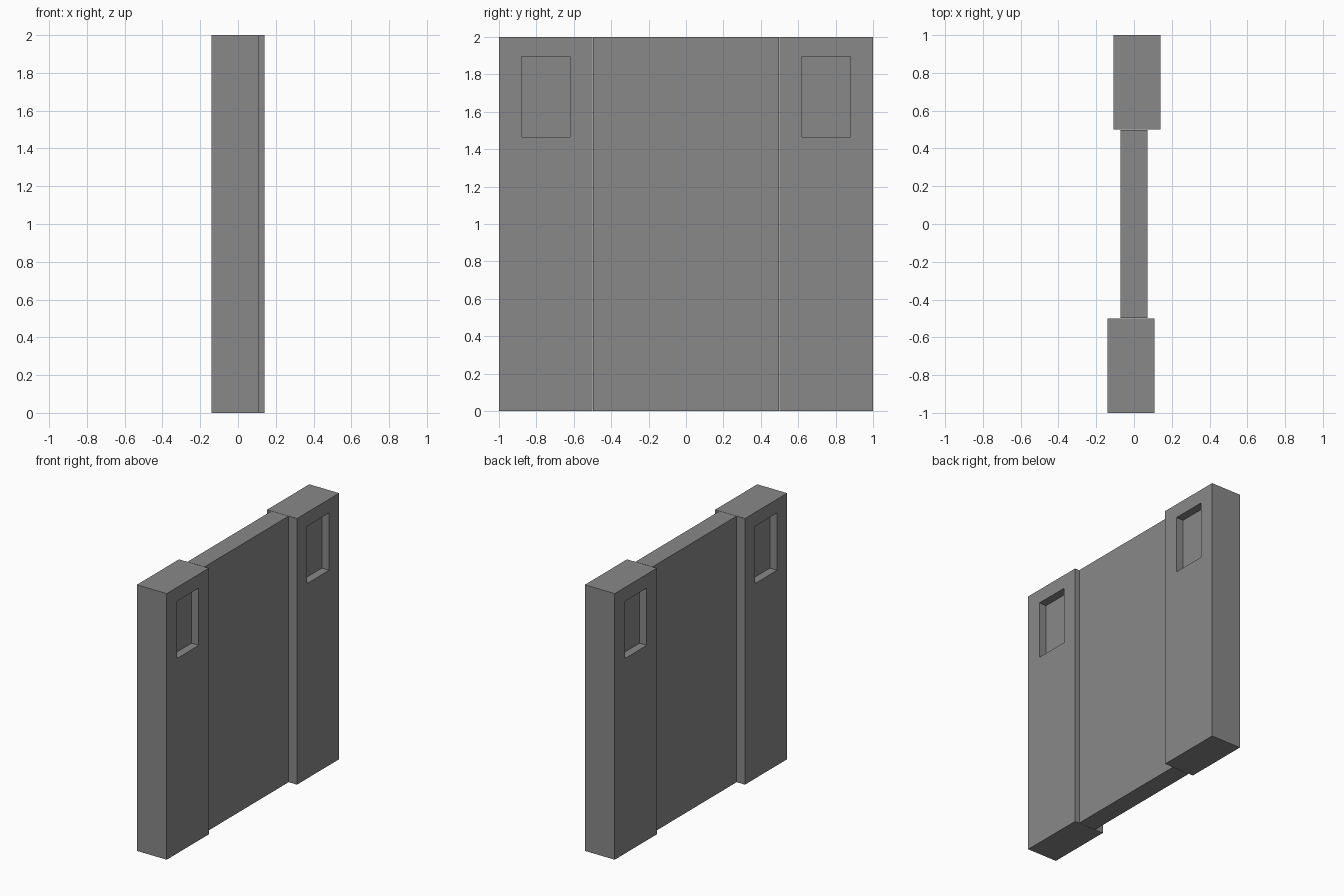
import bpy, bmesh
from mathutils import Matrix

if "Cube" in bpy.data.objects:
    bpy.data.objects.remove(bpy.data.objects["Cube"])

# Dark grey finish shared by all parts
grey = bpy.data.materials.new("dark_grey")
grey.diffuse_color = (0.25, 0.25, 0.25, 1)
grey.use_nodes = True
grey.node_tree.nodes["Principled BSDF"].inputs["Base Color"].default_value = grey.diffuse_color


def box(bm, x0, x1, y0, y1, z0, z1):
    m = (Matrix.Translation(((x0 + x1) / 2, (y0 + y1) / 2, (z0 + z1) / 2))
         @ Matrix.Diagonal((x1 - x0, y1 - y0, z1 - z0, 1)))
    bmesh.ops.create_cube(bm, size=1, matrix=m)


def recess(bm, face, yc, zc, y_half, z_half, depth):
    """Sink a rectangular pocket into an x-facing side."""
    centre = face.calc_center_median()
    inward = -face.normal * depth
    bmesh.ops.inset_individual(bm, faces=[face], thickness=0.05)
    for v in face.verts:
        v.co.y = yc + (y_half if v.co.y > centre.y else -y_half)
        v.co.z = zc + (z_half if v.co.z > centre.z else -z_half)
    floor = bmesh.ops.extrude_discrete_faces(bm, faces=[face])["faces"][0]
    bmesh.ops.translate(bm, verts=floor.verts, vec=inward)


def finish(name, bm):
    bmesh.ops.recalc_face_normals(bm, faces=bm.faces)
    mesh = bpy.data.meshes.new(name)
    bm.to_mesh(mesh)
    bm.free()
    mesh.materials.append(grey)
    obj = bpy.data.objects.new(name, mesh)
    bpy.context.collection.objects.link(obj)


# Thin centre panel with a hairline gap to each post
bm = bmesh.new()
box(bm, -0.071, 0.071, -0.498, 0.498, 0, 2)
finish("centre_panel", bm)

# Two thick posts, offset in opposite directions, pocketed on both sides
for name, s in (("front_post", -1), ("back_post", 1)):
    bm = bmesh.new()
    xc = s * 0.0165
    box(bm, xc - 0.124, xc + 0.124, s * 0.75 - 0.25, s * 0.75 + 0.25, 0, 2)
    bm.normal_update()
    for f in [f for f in bm.faces if abs(f.normal.x) > 0.9]:
        recess(bm, f, s * 0.75, 1.681, 0.13, 0.215, 0.06)
    finish(name, bm)
